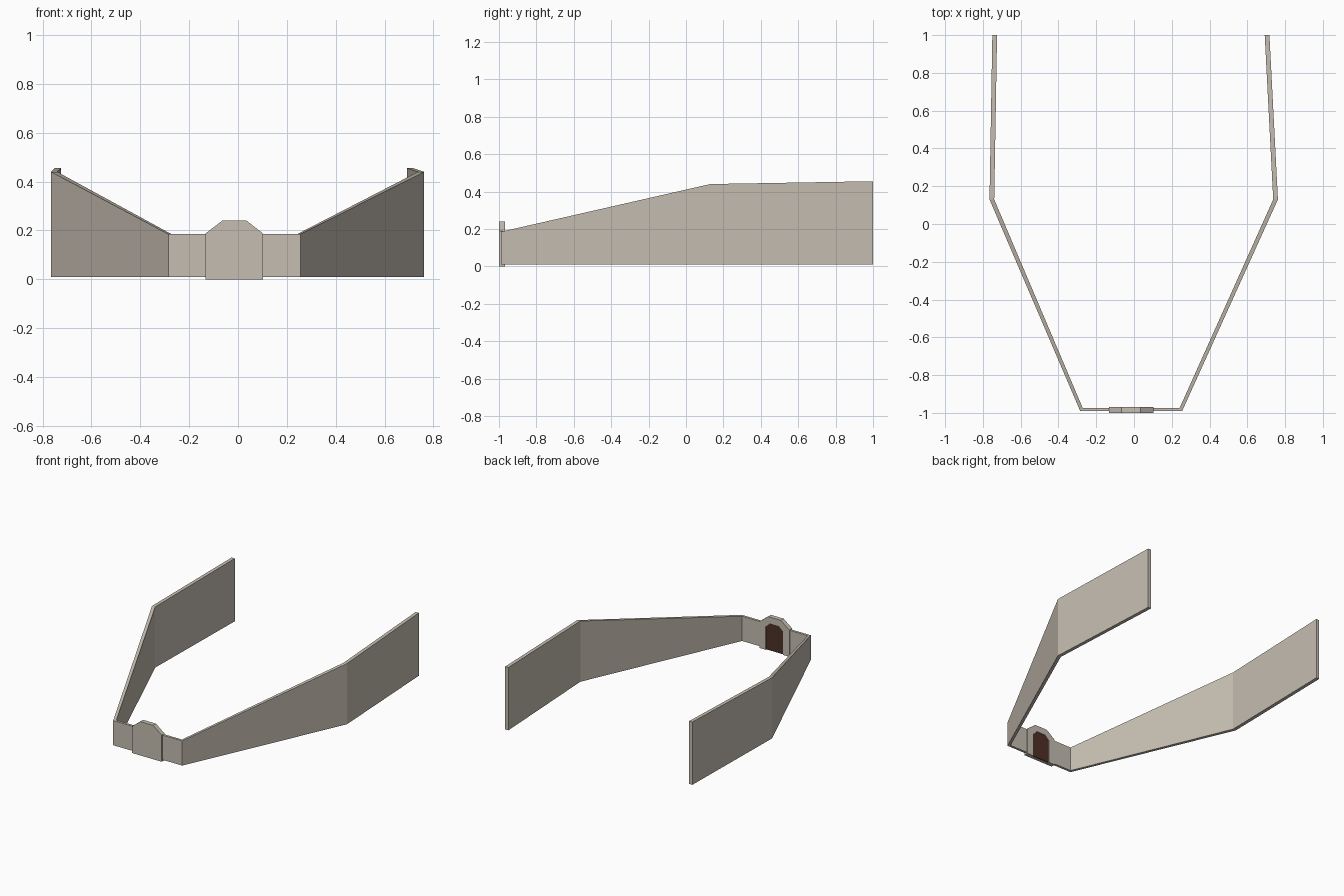
import bpy, bmesh

if "Cube" in bpy.data.objects:
    bpy.data.objects.remove(bpy.data.objects["Cube"])


def material(name, color):
    m = bpy.data.materials.new(name)
    m.diffuse_color = (*color, 1)
    m.use_nodes = True
    m.node_tree.nodes["Principled BSDF"].inputs["Base Color"].default_value = m.diffuse_color
    return m


stone = material("pale stone", (0.56, 0.51, 0.44))
wood = material("dark brown wood", (0.075, 0.03, 0.02))


def finish(name, bm, mat):
    bmesh.ops.recalc_face_normals(bm, faces=bm.faces)
    me = bpy.data.meshes.new(name)
    bm.to_mesh(me)
    bm.free()
    ob = bpy.data.objects.new(name, me)
    ob.data.materials.append(mat)
    bpy.context.collection.objects.link(ob)
    return ob


def prism(name, profile, y0, y1, mat):
    """Extrude an x/z profile along y."""
    bm = bmesh.new()
    f = bm.faces.new([bm.verts.new((x, y0, z)) for x, z in profile])
    r = bmesh.ops.extrude_face_region(bm, geom=[f])
    verts = [v for v in r["geom"] if isinstance(v, bmesh.types.BMVert)]
    bmesh.ops.translate(bm, verts=verts, vec=(0, y1 - y0, 0))
    return finish(name, bm, mat)


def arch(cx, half, z0, shoulder, flat, top):
    """Door outline with a chamfered head, from left foot to right foot."""
    return [(cx - half, z0), (cx - half, shoulder), (cx - flat, top),
            (cx + flat, top), (cx + half, shoulder), (cx + half, z0)]


# Curtain wall: outer x, y, inner x, y, top height at every bend
stations = [
    (-0.750, 1.00, -0.725, 1.00, 0.455),
    (-0.765, 0.13, -0.740, 0.13, 0.440),
    (-0.285, -0.99, -0.272, -0.973, 0.185),
    (0.255, -0.99, 0.242, -0.973, 0.185),
    (0.762, 0.13, 0.737, 0.13, 0.440),
    (0.717, 1.00, 0.692, 1.00, 0.455),
]
bm = bmesh.new()
rings = [[bm.verts.new(p) for p in ((ox, oy, 0.01), (ox, oy, h), (ix, iy, h), (ix, iy, 0.01))]
         for ox, oy, ix, iy, h in stations]
for a, b in zip(rings, rings[1:]):
    for i in range(4):
        j = (i + 1) % 4
        bm.faces.new((a[i], a[j], b[j], b[i]))
bm.faces.new(rings[0])
bm.faces.new(rings[-1])
finish("curtain_wall", bm, stone)

# Gatehouse: solid front slab, raised frame and door on the inner side
CX = -0.015
outer = arch(CX, 0.117, 0.0, 0.188, 0.05, 0.24)
opening = arch(CX, 0.068, 0.0, 0.165, 0.035, 0.195)
prism("gate_slab", outer, -1.0, -0.978, stone)
bm = bmesh.new()
pairs = [[[bm.verts.new((x, y, z)) for x, z in prof] for y in (-0.978, -0.968)]
         for prof in (outer, opening)]
(o0, o1), (i0, i1) = pairs
for k in range(5):
    bm.faces.new((o0[k], o0[k + 1], o1[k + 1], o1[k]))
    bm.faces.new((i0[k], i0[k + 1], i1[k + 1], i1[k]))
    bm.faces.new((o1[k], o1[k + 1], i1[k + 1], i1[k]))
    bm.faces.new((o0[k], o0[k + 1], i0[k + 1], i0[k]))
for k in (0, 5):
    bm.faces.new((o0[k], o1[k], i1[k], i0[k]))
finish("gate_frame", bm, stone)
prism("gate_door", arch(CX, 0.068, 0.002, 0.165, 0.035, 0.195), -0.979, -0.972, wood)
